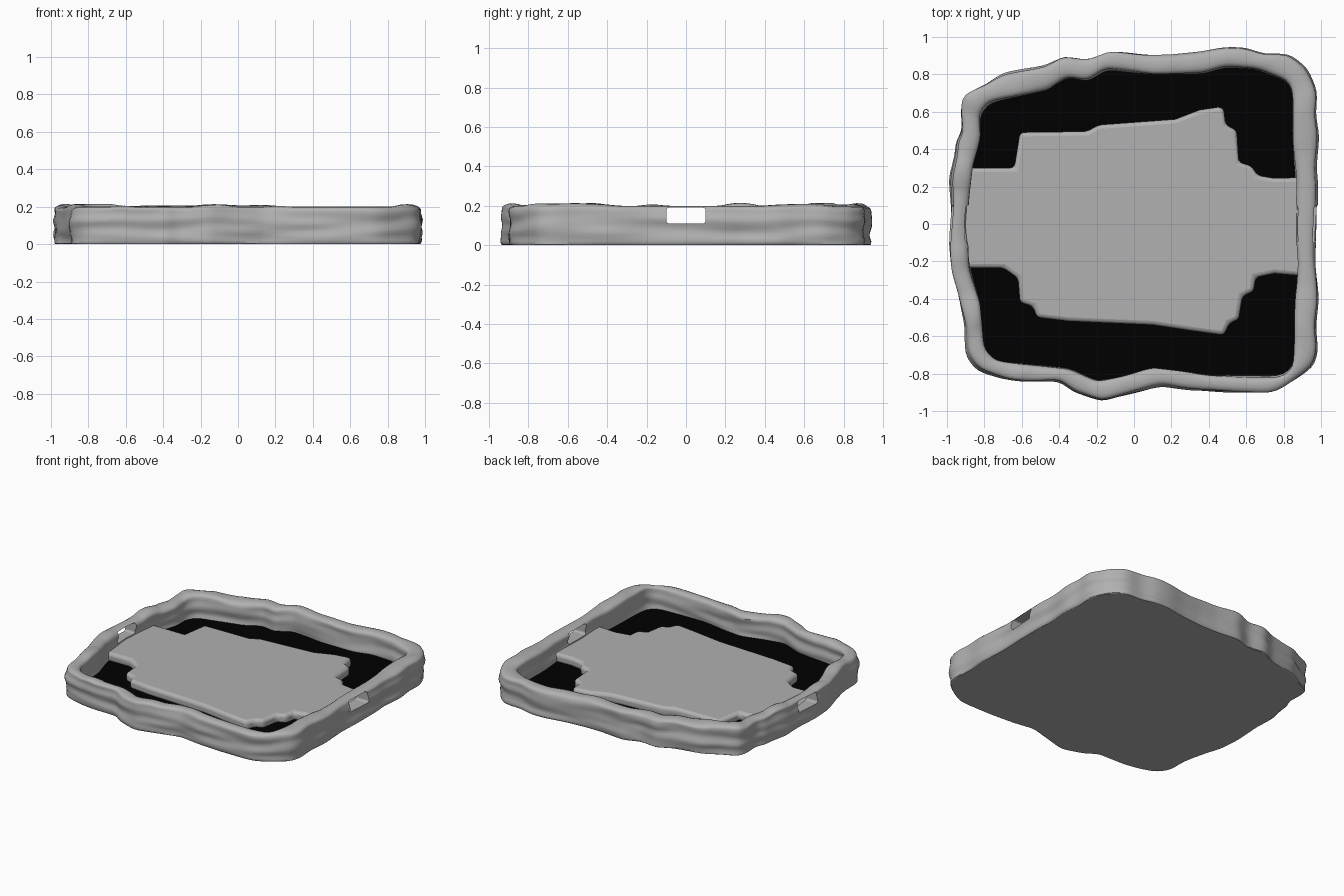
import bpy, bmesh, math
from mathutils import noise, Vector

if "Cube" in bpy.data.objects:
    bpy.data.objects.remove(bpy.data.objects["Cube"])

N = 240

OUTER = [(.98,0),(.98,.2),(.97,.3),(.99,.47),(.97,.6),(.985,.7),(.925,.83),(.83,.915),(.7,.91),(.6,.945),
 (.48,.945),(.35,.92),(.2,.905),(.05,.905),(-.13,.925),(-.25,.88),(-.38,.9),(-.48,.845),(-.7,.805),
 (-.8,.74),(-.92,.69),(-.93,.6),(-.92,.49),(-.955,.45),(-.955,.38),(-.985,.25),(-.975,.1),(-.99,-.1),
 (-.98,-.25),(-.94,-.38),(-.9,-.55),(-.9,-.7),(-.84,-.78),(-.7,-.825),(-.6,-.84),(-.4,-.84),(-.32,-.9),
 (-.17,-.95),(-.02,-.91),(.15,-.865),(.3,-.89),(.5,-.9),(.74,-.9),(.83,-.85),(.96,-.76),(.985,-.68),
 (.97,-.55),(.985,-.4),(.97,-.2)]
INNER = [(.87,.1),(.87,.25),(.85,.45),(.85,.7),(.83,.765),(.66,.835),(.48,.845),(.38,.81),(.1,.8),(-.15,.83),
 (-.25,.77),(-.36,.79),(-.46,.72),(-.78,.65),(-.83,.58),(-.82,.48),(-.87,.32),(-.89,.15),(-.9,0),
 (-.88,-.25),(-.82,-.42),(-.81,-.67),(-.75,-.735),(-.5,-.76),(-.35,-.78),(-.2,-.845),(-.06,-.82),
 (.1,-.775),(.25,-.79),(.4,-.815),(.79,-.815),(.85,-.77),(.86,-.65),(.86,-.4),(.88,-.2)]
PLATFORM = [(-.93,.3),(-.64,.3),(-.61,.49),(-.25,.495),(-.19,.53),(.22,.56),(.35,.61),(.45,.625),(.48,.62),
 (.49,.53),(.55,.5),(.56,.33),(.63,.31),(.66,.26),(.75,.245),(.93,.25),(.93,-.28),(.75,-.265),(.65,-.285),
 (.64,-.36),(.58,-.385),(.56,-.51),(.51,-.53),(.48,-.595),(.3,-.57),(.1,-.54),(-.35,-.52),(-.52,-.5),
 (-.54,-.44),(-.61,-.42),(-.62,-.29),(-.7,-.235),(-.93,-.235)]


def resample(pts):
    """Evenly spaced angles around the origin, lightly smoothed."""
    n, out = len(pts), []
    for k in range(N):
        a = 2 * math.pi * k / N
        d = Vector((math.cos(a), math.sin(a)))
        best = 0
        for i in range(n):
            p, q = Vector(pts[i]), Vector(pts[(i + 1) % n])
            e = q - p
            den = d.x * e.y - d.y * e.x
            if abs(den) < 1e-9:
                continue
            t = (p.x * e.y - p.y * e.x) / den
            u = (p.x * d.y - p.y * d.x) / den
            if t > 0 and -1e-6 <= u <= 1 + 1e-6:
                best = t
        out.append(d * best)
    for _ in range(2):
        out = [out[i] * .6 + (out[i - 1] + out[(i + 1) % N]) * .2 for i in range(N)]
    return out


def finish(name, bm, mat, angle=40):
    bmesh.ops.recalc_face_normals(bm, faces=bm.faces)
    me = bpy.data.meshes.new(name)
    bm.to_mesh(me)
    bm.free()
    ob = bpy.data.objects.new(name, me)
    bpy.context.collection.objects.link(ob)
    me.materials.append(mat)
    bpy.ops.object.select_all(action='DESELECT')
    ob.select_set(True)
    bpy.context.view_layer.objects.active = ob
    bpy.ops.object.shade_smooth_by_angle(angle=math.radians(angle))
    return ob


def material(name, v):
    m = bpy.data.materials.new(name)
    m.diffuse_color = (v, v, v, 1)
    m.use_nodes = True
    m.node_tree.nodes["Principled BSDF"].inputs["Base Color"].default_value = m.diffuse_color
    return m


rock, black = material("rock_grey", .44), material("pit_black", 0)
outer, inner = resample(OUTER), resample(INNER)

# Rock wall: (height, position from outer 0 to inner 1, rim waviness share)
profile = [(0, .12, 0), (.004, .07, 0)]
profile += [(.02 + .0155 * i, .05, i / 10) for i in range(11)]
profile += [(.185, .08, 1), (.193, .17, 1), (.199, .35, 1), (.2, .6, 1), (.197, .8, 1), (.19, .93, 1)]
profile += [(.178 - .0165 * i, 1, 1 - i / 9) for i in range(10)]
bm = bmesh.new()
rings = []
for z, t, w in profile:
    ring = []
    for o, i in zip(outer, inner):
        p = o.lerp(i, t)
        rim = .045 * max(0, noise.noise(Vector((o.x * 3.5, o.y * 3.5, 4))))
        rim = min(rim, .015)
        strata = noise.noise(Vector((o.x * 2.5, o.y * 2.5, z * 20)))
        p = p + p.normalized() * strata * .017 * min(1, z / .03)
        ring.append(bm.verts.new((p.x, p.y, z + rim * w)))
    rings.append(ring)
for a, b in zip(rings, rings[1:]):
    for k in range(N):
        m = (k + 1) % N
        bm.faces.new((a[k], a[m], b[m], b[k]))
bm.faces.new(rings[0])
bm.faces.new(rings[-1])
wall = finish("rock_wall", bm, rock, 50)
for poly in wall.data.polygons:
    if len(poly.vertices) > 4:
        poly.use_smooth = False

# Doorways cut through the left and right walls
for side, x in (("left", -.94), ("right", .93)):
    bpy.ops.mesh.primitive_cube_add(size=1, location=(x, 0, .15))
    cut = bpy.context.object
    cut.name = side + "_doorway_cutter"
    cut.dimensions = (.3, .2, .08)
    bpy.ops.object.transform_apply(location=False, rotation=False, scale=True)
    cut.data.materials.append(rock)
    bev = cut.modifiers.new("round", 'BEVEL')
    bev.width, bev.segments = .014, 3
    cut.hide_render = True
    cut.hide_set(True)
    mod = wall.modifiers.new(side + "_doorway", 'BOOLEAN')
    mod.object, mod.operation, mod.solver = cut, 'DIFFERENCE', 'EXACT'

# Black pit floor
bm = bmesh.new()
bm.faces.new([bm.verts.new((p.x * 1.02, p.y * 1.02, .045)) for p in inner])
finish("pit_floor", bm, black)

# Raised walkway platform with softened ledges
bm = bmesh.new()
f = bm.faces.new([bm.verts.new((x, y, .035)) for x, y in PLATFORM])
g = bmesh.ops.extrude_face_region(bm, geom=[f])
bmesh.ops.translate(bm, vec=(0, 0, .068), verts=[v for v in g['geom'] if isinstance(v, bmesh.types.BMVert)])
plat = finish("platform", bm, rock)
bev = plat.modifiers.new("soft_edge", 'BEVEL')
bev.width, bev.segments, bev.limit_method = .022, 3, 'ANGLE'
bev.angle_limit = math.radians(25)
